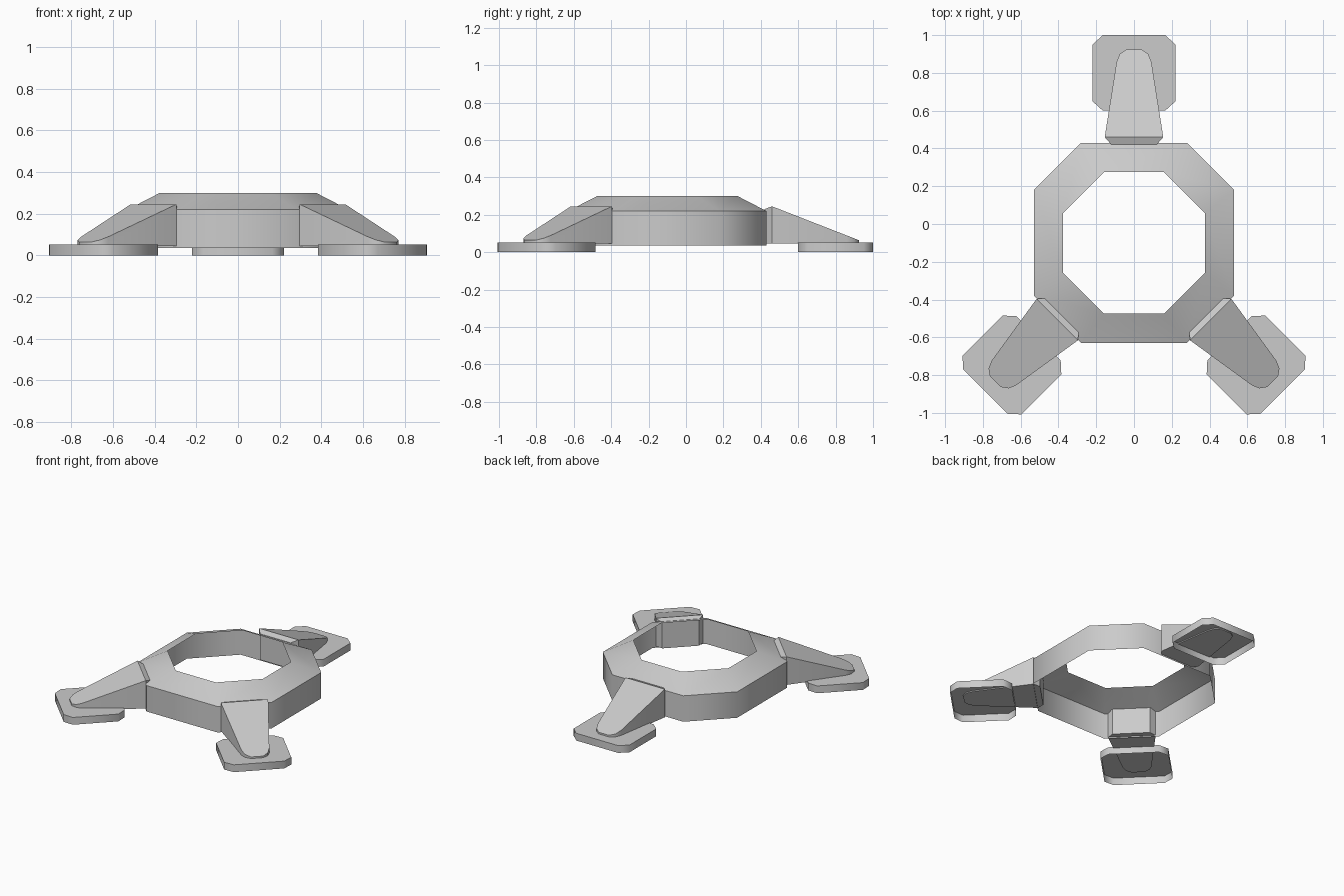
import bpy, bmesh, math
from mathutils import Matrix

if "Cube" in bpy.data.objects:
    bpy.data.objects.remove(bpy.data.objects["Cube"])

CENTRE = (0, -0.10, 0)  # the legs radiate from the ring centre


def finish(name, bm, angle=40):
    bmesh.ops.recalc_face_normals(bm, faces=bm.faces)
    mesh = bpy.data.meshes.new(name)
    bm.to_mesh(mesh)
    bm.free()
    ob = bpy.data.objects.new(name, mesh)
    bpy.context.collection.objects.link(ob)
    bpy.ops.object.select_all(action='DESELECT')
    ob.select_set(True)
    bpy.context.view_layer.objects.active = ob
    bpy.ops.object.shade_smooth_by_angle(angle=math.radians(angle))
    return ob


def octagon(a, b):
    """Square of half size a whose corners are cut back to b."""
    return [(a, -b), (a, b), (b, a), (-b, a), (-a, b), (-a, -b), (-b, -a), (b, -a)]


def loft(bm, loops):
    """Bridge equal-length loops of 3D points; returns the vertex loops."""
    rings = [[bm.verts.new(p) for p in loop] for loop in loops]
    n = len(rings[0])
    for lo, hi in zip(rings, rings[1:]):
        for i in range(n):
            bm.faces.new((lo[i], lo[(i + 1) % n], hi[(i + 1) % n], hi[i]))
    return rings


def place(bm, angle, shift):
    bm.transform(Matrix.Translation(CENTRE) @ Matrix.Rotation(angle, 4, 'Z')
                 @ Matrix.Translation((shift, 0, 0)))


# Open octagonal collar: wall plus sloped shoulder, no bottom or inner wall
bm = bmesh.new()
loft(bm, [[(x, y + CENTRE[1], z) for x, y in octagon(a, b)]
          for a, b, z in ((0.53, 0.28, 0.035), (0.53, 0.28, 0.22), (0.375, 0.158, 0.30))])
for f in bm.faces:
    f.normal_update()
finish("ring_collar", bm, 60)

# Half outline of a leg: distance from ring centre, half width
HALF = [(0.52, 0.12), (0.56, 0.155), (0.96, 0.092), (1.0, 0.075), (1.025, 0.04)]
OUTLINE = [(d, -w) for d, w in HALF] + [(d, w) for d, w in reversed(HALF)]


def leg_top(d):
    return 0.23 if d < 0.55 else 0.245 - 0.39 * (d - 0.56)


def make_leg(name, angle, shift):
    # Tapered wedge leg
    bm = bmesh.new()
    bottom, top = loft(bm, [[(d, w, 0.045) for d, w in OUTLINE],
                            [(d, w, leg_top(d)) for d, w in OUTLINE]])
    bm.faces.new(bottom)
    # split the top so the end bevel and sloped face are both planar
    bm.faces.new((top[0], top[1], top[-2], top[-1]))
    bm.faces.new(top[1:-1])
    place(bm, angle, shift)
    finish(name + "_leg", bm)

    # Foot pad with cut corners, open underneath
    bm = bmesh.new()
    pad = [(0.9 + y * 0.2 / 0.22, x) for x, y in octagon(0.22, 0.165)]
    _, top = loft(bm, [[(x, y, z) for x, y in pad] for z in (0, 0.052)])
    bm.faces.new(top)
    place(bm, angle, shift)
    finish(name + "_foot", bm, 50)


for name, degrees, shift in (("back", 90, 0), ("front_right", -45, 0.014),
                             ("front_left", -135, 0.014)):
    make_leg(name, math.radians(degrees), shift)
